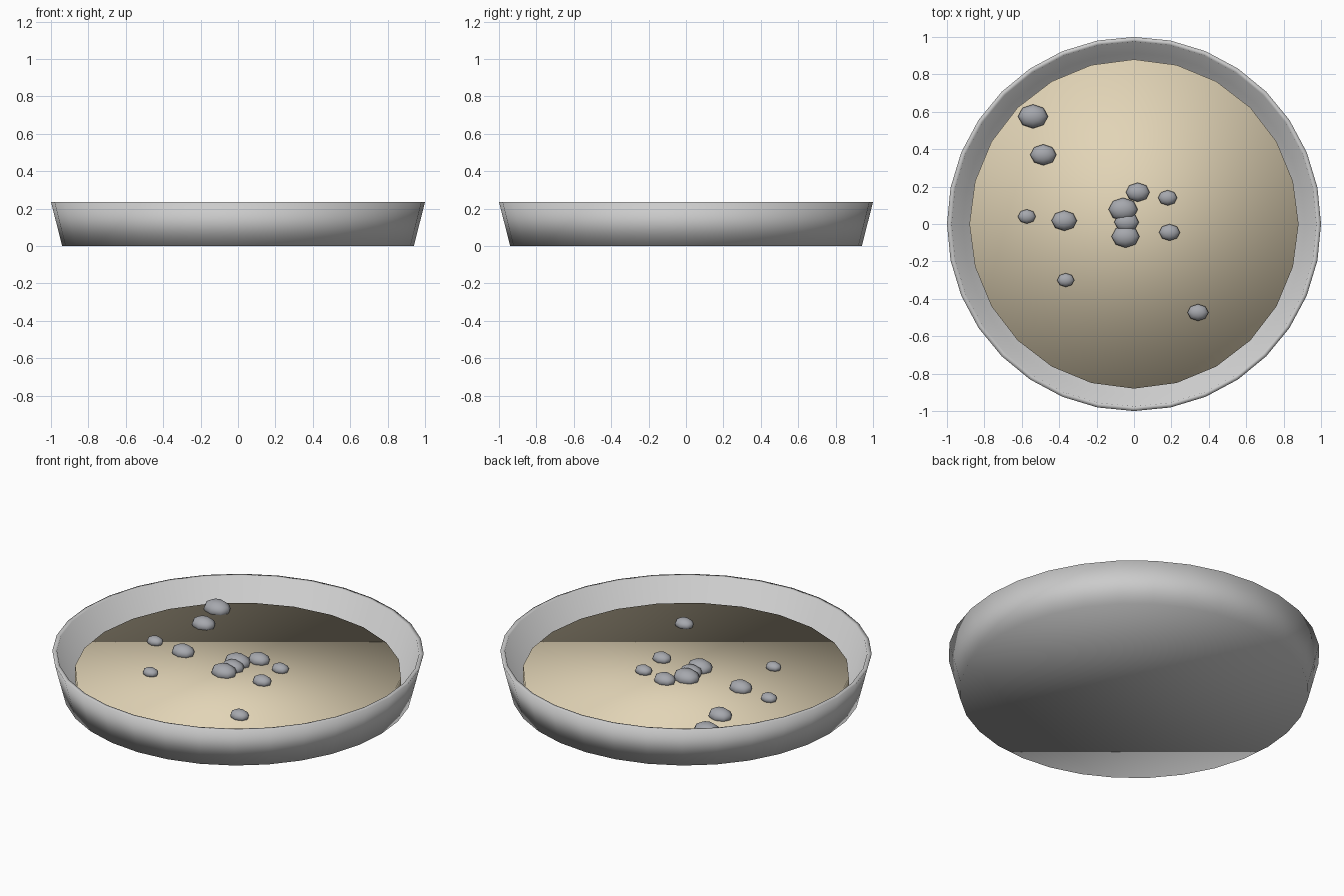
import bpy, bmesh, math

if "Cube" in bpy.data.objects:
    bpy.data.objects.remove(bpy.data.objects["Cube"])


def material(name, rgb):
    m = bpy.data.materials.new(name)
    m.diffuse_color = (*rgb, 1)
    m.use_nodes = True
    m.node_tree.nodes["Principled BSDF"].inputs["Base Color"].default_value = m.diffuse_color
    return m


def finish(name, mat=None):
    o = bpy.context.object
    o.name = name
    bpy.ops.object.shade_smooth()
    if mat:
        o.data.materials.append(mat)
    return o


sand_mat = material("sand", (0.76, 0.66, 0.47))
stone_mat = material("stone", (0.38, 0.39, 0.42))

# Tray: tapered open shell, outer wall then rim, inner wall and inner floor
H, SIDES = 0.235, 32
bm = bmesh.new()
rings = []
for r, z in [(0.94, 0), (1.0, H), (0.975, H), (0.915, 0.02)]:
    rings.append([bm.verts.new((r * math.sin(2 * math.pi * i / SIDES),
                                r * math.cos(2 * math.pi * i / SIDES), z))
                  for i in range(SIDES)])
for a, b in zip(rings, rings[1:]):
    for i in range(SIDES):
        j = (i + 1) % SIDES
        bm.faces.new((a[i], a[j], b[j], b[i]))
bm.faces.new(rings[0])
bm.faces.new(rings[-1])
bmesh.ops.recalc_face_normals(bm, faces=bm.faces)
mesh = bpy.data.meshes.new("tray")
bm.to_mesh(mesh)
bm.free()
tray = bpy.data.objects.new("tray", mesh)
bpy.context.collection.objects.link(tray)
bpy.context.view_layer.objects.active = tray
tray.select_set(True)
finish("tray")

# Sand bed
SAND_TOP, SAND_BOTTOM = 0.12, 0.03
bpy.ops.mesh.primitive_cylinder_add(vertices=24, radius=0.88, depth=SAND_TOP - SAND_BOTTOM,
                                    location=(0, 0, (SAND_TOP + SAND_BOTTOM) / 2))
finish("sand_bed", sand_mat)

# Flattened pebbles: x, y, radius
pebbles = [(-0.54, 0.575, 0.08), (-0.485, 0.37, 0.07), (-0.573, 0.04, 0.048),
           (-0.373, 0.018, 0.068), (-0.365, -0.30, 0.046), (0.342, -0.473, 0.056),
           (0.19, -0.045, 0.056), (0.18, 0.14, 0.051), (0.02, 0.17, 0.064),
           (-0.058, 0.078, 0.078), (-0.04, 0.01, 0.066), (-0.045, -0.067, 0.075)]
for n, (x, y, r) in enumerate(pebbles, 1):
    bpy.ops.mesh.primitive_uv_sphere_add(segments=8, ring_count=6, radius=r, location=(x, y, 0.132))
    bpy.context.object.scale = (1, 0.8, 0.6)
    finish(f"pebble_{n}", stone_mat)
